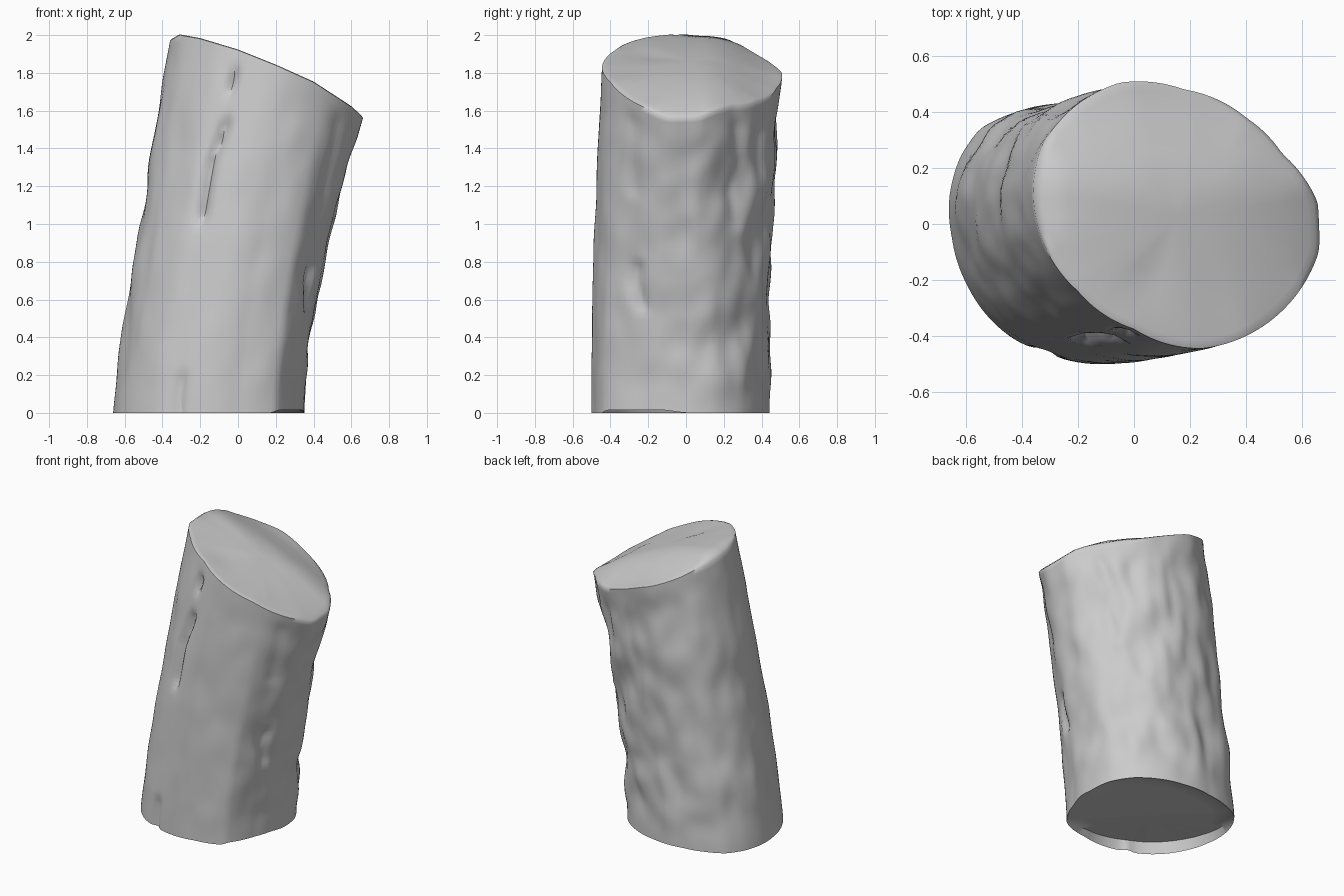
import bpy, bmesh
from math import sin, cos, pi, atan2, hypot, exp, radians
from mathutils import Vector, noise

if "Cube" in bpy.data.objects:
    bpy.data.objects.remove(bpy.data.objects["Cube"])

N, M = 120, 60          # columns round the log, rows up it

# outlines of both ends (x, y), and the centres they are measured from
BOT_C, TOP_C = (-0.155, -0.035), (0.15, 0.02)
BOTTOM = [(0.35, -0.02), (0.335, 0.15), (0.25, 0.29), (0.12, 0.38), (-0.05, 0.43),
          (-0.27, 0.43), (-0.42, 0.4), (-0.55, 0.34), (-0.62, 0.24), (-0.66, 0.09),
          (-0.65, -0.05), (-0.595, -0.22), (-0.43, -0.41), (-0.33, -0.455),
          (-0.26, -0.48), (-0.14, -0.5), (0.0, -0.485), (0.2, -0.43), (0.3, -0.24)]
TOP = [(0.66, 0.0), (0.655, 0.08), (0.53, 0.25), (0.4, 0.38), (0.18, 0.48), (-0.05, 0.505),
       (-0.2, 0.43), (-0.33, 0.28), (-0.36, 0.13), (-0.33, -0.05), (-0.2, -0.24),
       (0.0, -0.375), (0.24, -0.445), (0.4, -0.4), (0.59, -0.24), (0.66, -0.1)]
# height of the slanted cut along x
CUT = [(-0.4, 1.93), (-0.36, 1.97), (-0.31, 2.0), (-0.2, 1.98), (0, 1.92), (0.2, 1.84),
       (0.4, 1.75), (0.6, 1.62), (0.68, 1.545)]


def lerp_table(tab, x):
    if x <= tab[0][0]:
        return tab[0][1]
    for (a, u), (b, v) in zip(tab, tab[1:]):
        if x <= b:
            return u + (v - u) * (x - a) / (b - a)
    return tab[-1][1]


def polar(points, c):
    tab = sorted((atan2(y - c[1], x - c[0]), hypot(x - c[0], y - c[1])) for x, y in points)
    return ([(tab[-1][0] - 2 * pi, tab[-1][1])] + tab + [(tab[0][0] + 2 * pi, tab[0][1])])


def smooth(a, b, x):
    s = min(1, max(0, (x - a) / (b - a)))
    return s * s * (3 - 2 * s)


def cut_z(x, y):
    return lerp_table(CUT, x) - 0.13 * smooth(0.1, 0.52, y)


# bark cracks: path (height fraction, degrees), depth, width in degrees
CRACKS = [([(0.52, -114), (0.68, -115), (0.82, -108)], 0.04, 3.5),
          ([(0.88, -111), (0.96, -110)], 0.035, 3),
          ([(0.33, -24), (0.42, -29), (0.5, -28)], 0.025, 4),
          ([(0.7, -33), (0.97, -36)], 0.012, 5),
          ([(0.6, 37), (0.72, 31), (0.82, 38), (0.96, 33)], 0.015, 5),
          ([(-0.1, -112), (0.12, -111)], 0.022, 4)]


def bark(a, t):
    p = Vector((cos(a) * 2.4, sin(a) * 2.4, t * 6))
    back = 0.5 + 0.5 * sin(a + 0.2)
    d = (0.006 + 0.017 * back) * noise.noise(p)
    d += (0.003 + 0.015 * back) * noise.noise(Vector((p.x * 2, p.y * 2, t * 9 + 7)))
    d -= 0.005 * back
    d *= smooth(0, 0.15, t) * (1 - smooth(0.88, 1, t))
    for path, depth, width in CRACKS:
        lo, hi = path[0][0], path[-1][0]
        fade = smooth(lo - 0.02, lo + 0.03, t) * (1 - smooth(hi - 0.04, hi + 0.01, t))
        off = (a - radians(lerp_table(path, t))) / radians(width)
        d -= depth * fade * exp(-off * off)
    return d


rb, rt = polar(BOTTOM, BOT_C), polar(TOP, TOP_C)
bm = bmesh.new()
rings = []


def add_ring(fn):
    rings.append([bm.verts.new(fn(-pi + 2 * pi * i / N)) for i in range(N)])


def side(t):
    def fn(a):
        b = lerp_table(rb, a)
        r = lerp_table(rt, a)
        # the trunk bows: each side leans over at its own rate
        s = t ** (1.32 + 0.18 * cos(a))
        sy = t ** (1.4 + 0.6 * abs(sin(a)))
        d = bark(a, t)
        bx, by = BOT_C[0] + b * cos(a), BOT_C[1] + b * sin(a)
        tx, ty = TOP_C[0] + r * cos(a), TOP_C[1] + r * sin(a)
        z0 = 0.015 * smooth(-0.9, -0.8, a) * (1 - smooth(-0.2, 0.1, a))
        z = z0 + (cut_z(tx, ty) - z0) * t
        return (bx + (tx - bx) * s + d * cos(a), by + (ty - by) * sy + d * sin(a), z)
    return fn


def bottom_cap(k):
    # hollowed end, deepest towards the front left
    def fn(a):
        r = lerp_table(rb, a) * k
        up = 0.015 + 0.065 * max(0, -(cos(a) + sin(a)) / 1.42) * k
        return (BOT_C[0] + r * cos(a), BOT_C[1] + r * sin(a), up)
    return fn


def top_cap(k):
    def fn(a):
        r = lerp_table(rt, a) * k
        x, y = TOP_C[0] + r * cos(a), TOP_C[1] + r * sin(a)
        dent = 0.015 * exp(-((x - 0.05) ** 2 + (y + 0.2) ** 2) / 0.006)
        return (x, y, cut_z(x, y) - dent + (0.004 if k > 0.9 else 0))
    return fn


# hollow bottom, bark wall, sawn top
for k in (0.05, 0.4, 0.75, 0.95):
    add_ring(bottom_cap(k))
for j in range(M + 1):
    add_ring(side(j / M))
for k in (0.975, 0.93, 0.75, 0.5, 0.25, 0.05):
    add_ring(top_cap(k))

for lo, hi in zip(rings, rings[1:]):
    for i in range(N):
        n = (i + 1) % N
        bm.faces.new((lo[i], lo[n], hi[n], hi[i]))
bm.faces.new(rings[0][::-1])
bm.faces.new(rings[-1])
bmesh.ops.recalc_face_normals(bm, faces=bm.faces)

mesh = bpy.data.meshes.new("log")
bm.to_mesh(mesh)
bm.free()
log = bpy.data.objects.new("log", mesh)
bpy.context.collection.objects.link(log)
bpy.context.view_layer.objects.active = log
log.select_set(True)
bpy.ops.object.shade_smooth_by_angle(angle=radians(60))
